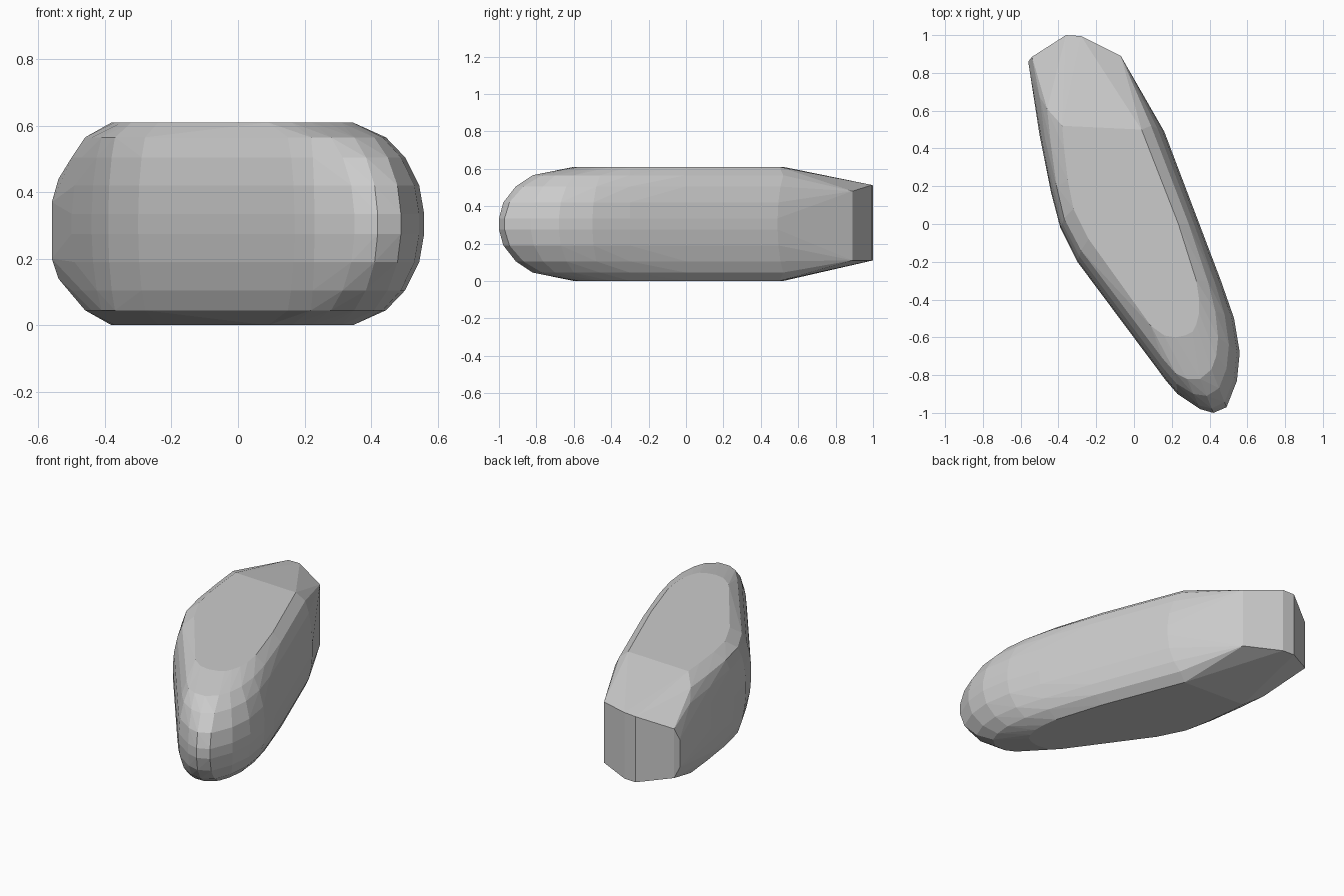
import bpy, bmesh
from mathutils import Vector

if "Cube" in bpy.data.objects:
    bpy.data.objects.remove(bpy.data.objects["Cube"])

# Plan outlines, matched point for point: widest, shoulder, and flat cap
WIDE = [(.16, .49), (.345, 0), (.46, -.3), (.53, -.5), (.56, -.68), (.545, -.83),
        (.49, -.97), (.42, -1), (.35, -.98), (.23, -.9), (.17, -.83),
        (-.3, -.2), (-.39, -.02), (-.44, .17), (-.5, .47), (-.54, .74)]
SHOULDER = [(.09, .52), (.29, 0), (.39, -.3), (.43, -.46), (.445, -.6), (.435, -.7),
            (.41, -.77), (.35, -.82), (.28, -.82), (.22, -.79), (.15, -.71),
            (-.28, -.14), (-.37, .03), (-.41, .2), (-.44, .42), (-.46, .61)]
CAP = [(.04, .5), (.235, 0), (.33, -.3), (.345, -.4), (.345, -.47), (.33, -.53),
       (.31, -.57), (.27, -.59), (.22, -.6), (.16, -.59), (.09, -.54),
       (-.24, -.08), (-.32, .08), (-.35, .23), (-.37, .4), (-.38, .52)]


def blend(a, b, t):
    return [Vector(p).lerp(Vector(q), t) for p, q in zip(a, b)]


# Stacked rings, mirrored about mid height
HEIGHT = .61
bm = bmesh.new()
for outline, z in ((CAP, HEIGHT), (SHOULDER, .565),
                   (blend(WIDE, SHOULDER, .5), .505),
                   (blend(WIDE, SHOULDER, .13), .42), (WIDE, .335)):
    for x, y in outline:
        bm.verts.new((x, y, z))
        bm.verts.new((x, y, HEIGHT - z))

# Blunt faceted back end
for x, y, low, high in ((-.56, .86, .2, .37), (-.54, .885, .14, .44),
                        (-.36, 1, .11, .51), (-.28, .995, .11, .513),
                        (-.07, .89, .11, .48)):
    bm.verts.new((x, y, low))
    bm.verts.new((x, y, high))

# Skin everything as one convex faceted block
hull = bmesh.ops.convex_hull(bm, input=bm.verts)
loose = {g for g in hull["geom_interior"] + hull["geom_unused"]
         if isinstance(g, bmesh.types.BMVert)}
bmesh.ops.delete(bm, geom=list(loose), context='VERTS')
bmesh.ops.dissolve_limit(bm, angle_limit=.03, verts=bm.verts, edges=bm.edges)
bmesh.ops.recalc_face_normals(bm, faces=bm.faces)

mesh = bpy.data.meshes.new("stone_block")
bm.to_mesh(mesh)
bm.free()
bpy.context.collection.objects.link(bpy.data.objects.new("stone_block", mesh))
